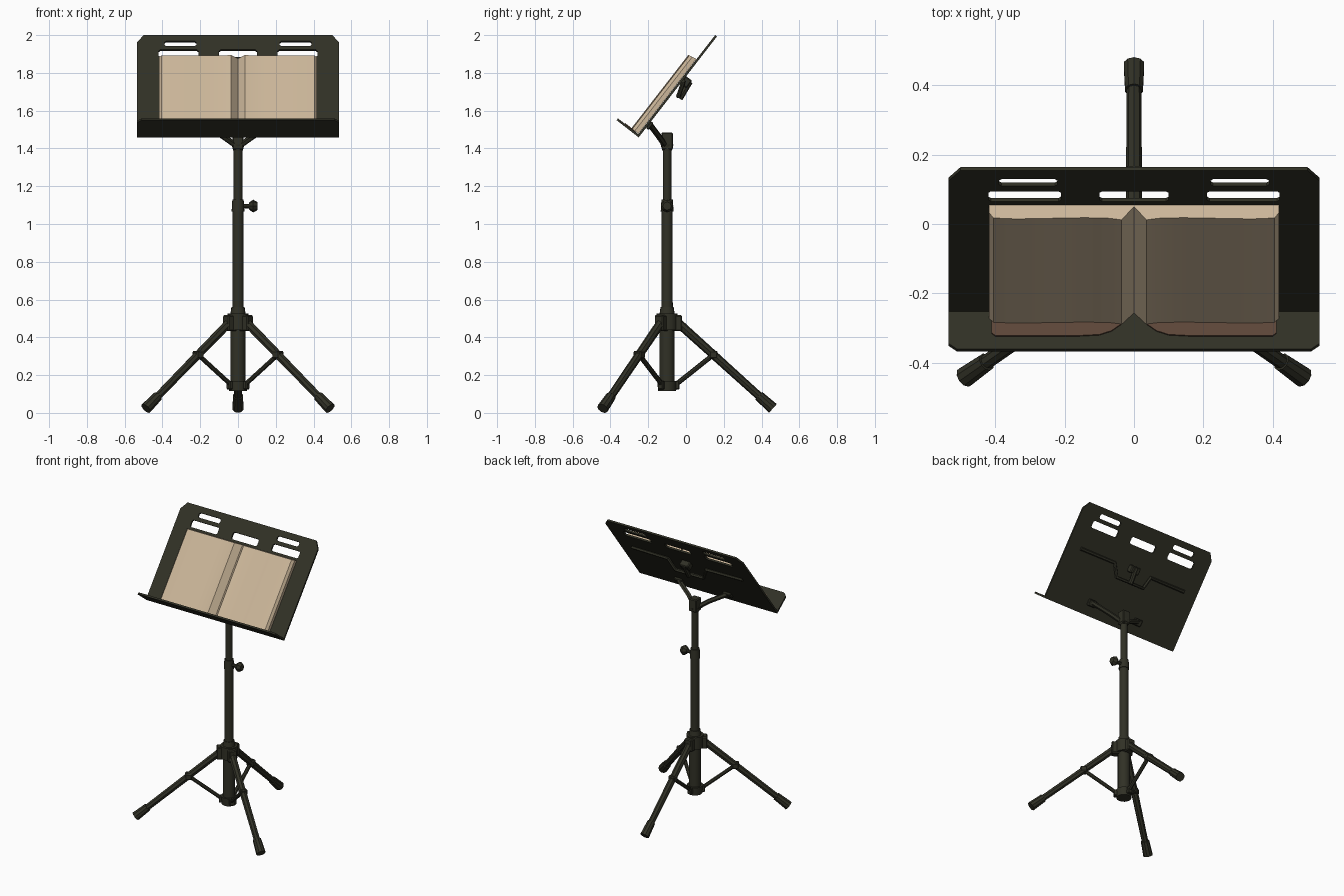
import bpy, bmesh, math
from mathutils import Vector, Matrix

if "Cube" in bpy.data.objects:
    bpy.data.objects.remove(bpy.data.objects["Cube"])


def material(name, rgb):
    m = bpy.data.materials.new(name)
    m.diffuse_color = (*rgb, 1)
    m.use_nodes = True
    m.node_tree.nodes["Principled BSDF"].inputs["Base Color"].default_value = m.diffuse_color
    return m


METAL = material("dark olive metal", (0.030, 0.030, 0.019))
PAPER = material("tan paper", (0.60, 0.47, 0.32))
BROWN = material("brown cover", (0.11, 0.062, 0.04))

# Desk frame: x = across, y = up along the panel, z = out of its front face
S = Vector((0, 0.613, 0.790)).normalized()
N = Vector((1, 0, 0)).cross(S)
DESK = Matrix.Translation((0, -0.26, 1.466)) @ Matrix((Vector((1, 0, 0)), S, N)).transposed().to_4x4()
# Lip frame: x = across, y = out along the lip, z = thickness
LIP = DESK @ Matrix(((1, 0, 0, 0), (0, 0, -1, 0), (0, 1, 0, 0), (0, 0, 0, 1)))
PY = -0.10  # y of the post


def add(name, bm, mat):
    bmesh.ops.recalc_face_normals(bm, faces=bm.faces)
    me = bpy.data.meshes.new(name)
    bm.to_mesh(me)
    bm.free()
    me.materials.append(mat)
    ob = bpy.data.objects.new(name, me)
    bpy.context.collection.objects.link(ob)
    return ob


def tube(name, a, b, r1, r2=None, sides=12, mat=METAL):
    a, b = Vector(a), Vector(b)
    d = b - a
    bm = bmesh.new()
    bmesh.ops.create_cone(bm, cap_ends=True, segments=sides, radius1=r1,
                          radius2=r1 if r2 is None else r2, depth=d.length,
                          matrix=Matrix.Translation((a + b) / 2) @ d.to_track_quat('Z', 'Y').to_matrix().to_4x4())
    return add(name, bm, mat)


def box(name, size, matrix, bevel=0.006):
    bm = bmesh.new()
    bmesh.ops.create_cube(bm, size=1, matrix=Matrix.Diagonal((*size, 1)))
    bmesh.ops.bevel(bm, geom=bm.edges[:], offset=bevel, segments=1, affect='EDGES')
    bm.transform(matrix)
    return add(name, bm, METAL)


def curve_mesh(name, loops, matrix, mat, half=0.0, rod=0.0):
    """Flat plate with holes (half = half thickness), or a bent rod."""
    cu = bpy.data.curves.new(name, 'CURVE')
    cu.dimensions = '3D' if rod else '2D'
    cu.fill_mode = 'FULL' if rod else 'BOTH'
    cu.extrude, cu.bevel_depth, cu.bevel_resolution = half, rod, 1
    cu.use_fill_caps = bool(rod)
    for pts in loops:
        sp = cu.splines.new('POLY')
        sp.points.add(len(pts) - 1)
        for p, q in zip(sp.points, pts):
            p.co = (*q, 1) if rod else (q[0], q[1], 0, 1)
        sp.use_cyclic_u = not rod
    tmp = bpy.data.objects.new(name + "_path", cu)
    bpy.context.collection.objects.link(tmp)
    bpy.context.view_layer.update()
    me = bpy.data.meshes.new_from_object(tmp.evaluated_get(bpy.context.evaluated_depsgraph_get()))
    bpy.data.objects.remove(tmp)
    bm = bmesh.new()
    bm.from_mesh(me)
    bmesh.ops.remove_doubles(bm, verts=bm.verts, dist=1e-5)
    bm.transform(matrix)
    return add(name, bm, mat)


def rect(x0, x1, y0, y1, c=0.008):
    return [(x0 + c, y0), (x1 - c, y0), (x1, y0 + c), (x1, y1 - c),
            (x1 - c, y1), (x0 + c, y1), (x0, y1 - c), (x0, y0 + c)]


# Desk panel with chamfered top corners and slots
W, H = 0.535, 0.676
outline = [(-W, 0), (W, 0), (W, H - 0.05), (W - 0.035, H), (-W + 0.035, H), (-W, H - 0.05)]
slots = [rect(-0.10, 0.10, 0.53, 0.578)]
for s in (-1, 1):
    slots.append(rect(*sorted((s * 0.22, s * 0.39)), 0.603, 0.635))
    slots.append(rect(*sorted((s * 0.21, s * 0.42)), 0.53, 0.578))
curve_mesh("desk_panel", [outline] + slots, DESK @ Matrix.Translation((0, 0, -0.006)), METAL, half=0.006)

# Lip holding the book
lip = [(-W, -0.012), (W, -0.012), (W, 0.115), (W - 0.025, 0.136), (-W + 0.025, 0.136), (-W, 0.115)]
curve_mesh("desk_lip", [lip], LIP @ Matrix.Translation((0, 0, -0.006)), METAL, half=0.006)

# Brown cover edges lying on the lip
for s, side in ((-1, "left"), (1, "right")):
    pts = [(0.015, 0.02), (0.04, 0.05), (0.065, 0.072), (0.10, 0.086), (0.16, 0.09), (0.40, 0.09), (0.41, 0.08), (0.41, 0.02)]
    curve_mesh("cover_edge_" + side, [[(s * x, y) for x, y in pts]],
               LIP @ Matrix.Translation((0, 0, -0.014)), BROWN, half=0.002)

# Open book: cross-section with a centre valley, swept up the panel
half = [(0.0, 0.006), (0.036, 0.048), (0.07, 0.043), (0.14, 0.041), (0.24, 0.043), (0.34, 0.045), (0.405, 0.042), (0.418, 0.025), (0.418, 0.001)]
section = [(-x, z) for x, z in reversed(half)] + half[1:]
bm = bmesh.new()
bottom = [bm.verts.new((x, 0.014, z)) for x, z in section]
top = [bm.verts.new((x, 0.515 - 0.2 * z, z)) for x, z in section]
n = len(section)
for i in range(n):
    j = (i + 1) % n
    bm.faces.new((bottom[i], bottom[j], top[j], top[i]))
bm.faces.new(bottom)
bm.faces.new(top)
bm.transform(DESK)
add("open_book", bm, PAPER)

# Bent rib and hanging catch behind the panel
rib = [(-0.43, 0.38, -0.014), (-0.15, 0.38, -0.018), (-0.11, 0.30, -0.045)]
rib += [(-x, y, z) for x, y, z in reversed(rib)]
curve_mesh("back_rib", [rib], DESK, METAL, rod=0.012)
box("back_catch", (0.07, 0.05, 0.045), DESK @ Matrix.Translation((0, 0.385, -0.030)))
tube("catch_peg", DESK @ Vector((0, 0.40, -0.045)), DESK @ Vector((0, 0.295, -0.058)), 0.016, sides=8)

# Forked head under the desk
box("head_block", (0.06, 0.062, 0.09), Matrix.Translation((0, PY, 1.44)))
for s, side in ((-1, "left"), (1, "right")):
    curve_mesh("head_arm_" + side, [[(s * 0.01, PY - 0.01, 1.415), (s * 0.08, -0.145, 1.465), (s * 0.19, -0.19, 1.525)]],
               Matrix(), METAL, rod=0.016)
    box("arm_pad_" + side, (0.06, 0.045, 0.02), DESK @ Matrix.Translation((s * 0.19, 0.085, -0.02)), 0.005)

# Post sections: name, bottom z, top z, bottom radius, top radius
for name, z0, z1, r0, r1 in (
        ("upper_post", 1.06, 1.42, 0.023, 0.023),
        ("head_collar", 1.39, 1.42, 0.026, 0.034),
        ("height_collar", 1.065, 1.13, 0.034, 0.030),
        ("lower_post", 0.50, 1.08, 0.030, 0.029),
        ("hub_neck", 0.51, 0.56, 0.042, 0.035),
        ("hub", 0.44, 0.525, 0.056, 0.056),
        ("column", 0.12, 0.46, 0.040, 0.040),
        ("base_collar", 0.115, 0.17, 0.048, 0.052)):
    tube(name, (0, PY, z0), (0, PY, z1), r0, r1, sides=16)

# Height knob
tube("knob_stem", (0.02, PY, 1.095), (0.07, PY, 1.095), 0.012, sides=8)
tube("knob_head", (0.058, PY, 1.095), (0.08, PY, 1.095), 0.018, 0.034, sides=8)
tube("knob_cap", (0.08, PY, 1.095), (0.102, PY, 1.095), 0.034, 0.022, sides=8)

# Three legs with struts, lugs and feet
for name, deg, reach in (("rear", 90, 0.56), ("front_left", 215, 0.595), ("front_right", 325, 0.595)):
    a = math.radians(deg)

    def at(r, z):
        return Vector((r * math.cos(a), PY + r * math.sin(a), z))

    hip, toe = at(0.06, 0.475), at(reach, 0.0235)
    d = (toe - hip).normalized()
    tube(name + "_leg", hip, toe - d * 0.04, 0.024, 0.021, sides=8)
    tube(name + "_foot", toe - d * 0.10, toe, 0.027, 0.031, sides=10)
    spin = Matrix.Rotation(a, 4, 'Z')
    box(name + "_lug", (0.06, 0.056, 0.085), Matrix.Translation(at(0.05, 0.475)) @ spin)
    knee = hip.lerp(toe, 0.37)
    tube(name + "_strut", at(0.04, 0.145), knee, 0.013, sides=8)
    box(name + "_strut_clip", (0.045, 0.05, 0.04), Matrix.Translation(knee) @ spin)
    box(name + "_base_lug", (0.03, 0.032, 0.045), Matrix.Translation(at(0.05, 0.147)) @ spin, 0.004)

# Smooth shading with sharp edges kept
for ob in bpy.context.collection.objects:
    ob.select_set(True)
    bpy.context.view_layer.objects.active = ob
bpy.ops.object.shade_smooth_by_angle(angle=math.radians(35))
